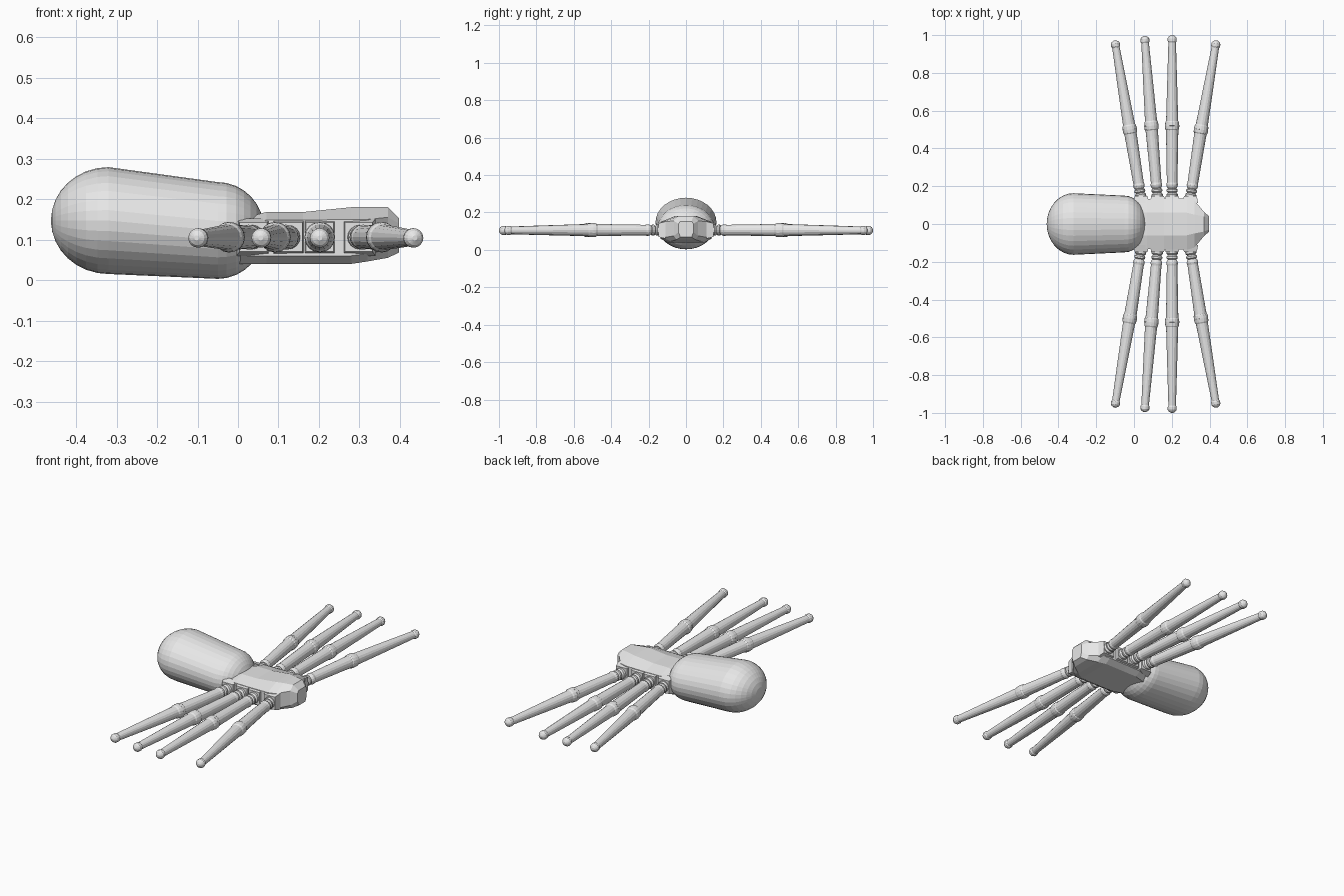
import bpy, bmesh, math
from mathutils import Vector

if "Cube" in bpy.data.objects:
    bpy.data.objects.remove(bpy.data.objects["Cube"])

grey = bpy.data.materials.new("plain grey")
grey.diffuse_color = (0.8, 0.8, 0.8, 1)
grey.use_nodes = True
grey.node_tree.nodes["Principled BSDF"].inputs["Base Color"].default_value = grey.diffuse_color


def loft(name, rings):
    """Skin a list of closed rings and cap both ends."""
    bm = bmesh.new()
    loops = [[bm.verts.new(p) for p in ring] for ring in rings]
    n = len(loops[0])
    for a, b in zip(loops, loops[1:]):
        for i in range(n):
            j = (i + 1) % n
            bm.faces.new((a[i], a[j], b[j], b[i]))
    bm.faces.new(loops[0])
    bm.faces.new(loops[-1])
    bmesh.ops.recalc_face_normals(bm, faces=bm.faces)
    mesh = bpy.data.meshes.new(name)
    bm.to_mesh(mesh)
    bm.free()
    mesh.materials.append(grey)
    obj = bpy.data.objects.new(name, mesh)
    bpy.context.collection.objects.link(obj)
    return obj


def turned(name, start, end, profile, sides=16):
    """Turned rod from start to end; profile holds (fraction, radius)."""
    start, end = Vector(start), Vector(end)
    d = (end - start).normalized()
    u = d.cross(Vector((0, 0, 1))).normalized()
    v = u.cross(d)
    rings = []
    for t, r in profile:
        c = start.lerp(end, t)
        rings.append([c + r * (u * math.cos(a) + v * math.sin(a))
                      for a in (math.tau * i / sides for i in range(sides))])
    return loft(name, rings)


# Abdomen: tapered capsule lying along x
def abdomen_ring(x, scale, sides=32):
    t = min(max((x + 0.32) / 0.27, 0), 1)
    zc, rz, ry = 0.147 - 0.0245 * t, 0.132 - 0.0125 * t, 0.163 - 0.013 * t
    return [(x, ry * scale * math.cos(a), zc + rz * scale * math.sin(a))
            for a in (math.tau * i / sides for i in range(sides))]


steps = [math.radians(a) for a in (88, 78, 67, 56, 45, 34, 23, 11, 0)]
rings = [abdomen_ring(-0.32 - 0.142 * math.sin(a), math.cos(a)) for a in steps]
rings += [abdomen_ring(-0.05 + 0.115 * math.sin(a), math.cos(a)) for a in reversed(steps)]
loft("abdomen", rings)

# Head and thorax: faceted block; x, top z, top half width,
# side half width, upper side z, lower side z, bottom z, bottom half width
sections = [
    (0.00, 0.150, 0.06, 0.100, 0.140, 0.060, 0.040, 0.08),
    (0.07, 0.168, 0.06, 0.132, 0.148, 0.060, 0.040, 0.10),
    (0.16, 0.168, 0.06, 0.134, 0.148, 0.060, 0.040, 0.10),
    (0.28, 0.180, 0.06, 0.136, 0.150, 0.060, 0.040, 0.10),
    (0.32, 0.181, 0.05, 0.125, 0.150, 0.065, 0.046, 0.08),
    (0.37, 0.180, 0.04, 0.065, 0.155, 0.075, 0.055, 0.05),
    (0.398, 0.153, 0.03, 0.040, 0.140, 0.095, 0.068, 0.03),
]
rings = []
for x, zt, wt, ws, zu, zl, zb, wb in sections:
    half = [(wt, zt), (ws, zu), (ws, zl), (wb, zb)]
    rings.append([(x, y, z) for y, z in half] + [(x, -y, z) for y, z in reversed(half)])
loft("thorax", rings)

# Legs: base x, knee x, tip x, knee y, tip y
legs = [
    (0.038, -0.022, -0.102, 0.50, 0.972),
    (0.125, 0.092, 0.056, 0.52, 0.996),
    (0.202, 0.202, 0.202, 0.52, 1.000),
    (0.298, 0.355, 0.437, 0.50, 0.972),
]
upper = [(0, 0.030), (0.07, 0.030), (0.09, 0.022), (0.11, 0.029), (0.135, 0.029),
         (0.15, 0.022), (0.17, 0.028), (0.20, 0.031), (0.23, 0.028), (0.85, 0.032),
         (0.94, 0.033), (0.955, 0.037), (1.0, 0.038)]
lower = [(0, 0.038), (0.04, 0.036), (0.055, 0.032), (0.50, 0.026), (0.92, 0.020),
         (0.935, 0.024), (0.965, 0.024), (0.985, 0.018), (1.0, 0.006)]

for side, label in ((1, "back"), (-1, "front")):
    for n, (bx, kx, tx, ky, ty) in enumerate(legs, 1):
        base, knee = (bx, side * 0.13, 0.106), (kx, side * ky, 0.106)
        tip = (tx, side * ty, 0.104)
        turned(f"{label}_upper_leg_{n}", base, knee, upper)
        turned(f"{label}_lower_leg_{n}", knee, tip, lower)
        # Square socket on the thorax side
        socket = []
        for y, w, h in ((0.11, 0.042, 0.046), (0.147, 0.034, 0.036)):
            socket.append([(bx + sx * w, side * y, 0.106 + sz * h)
                           for sx, sz in ((-1, -1), (1, -1), (1, 1), (-1, 1))])
        loft(f"{label}_leg_socket_{n}", socket)
